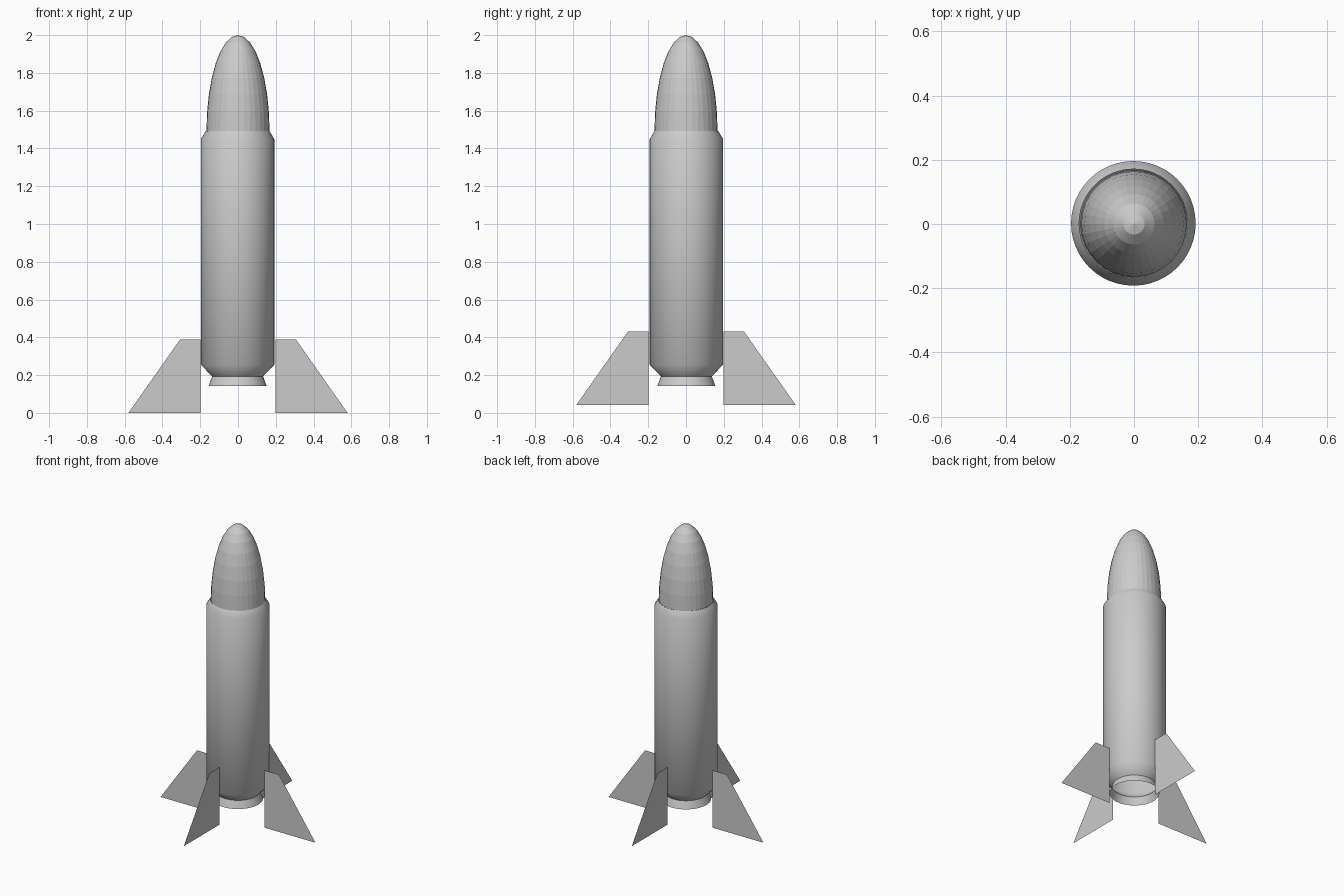
import bpy, bmesh
from math import pi, cos, sin
from mathutils import Matrix

if "Cube" in bpy.data.objects:
    bpy.data.objects.remove(bpy.data.objects["Cube"])


def add_object(name, bm, smooth=False):
    mesh = bpy.data.meshes.new(name)
    bm.to_mesh(mesh)
    bm.free()
    obj = bpy.data.objects.new(name, mesh)
    bpy.context.collection.objects.link(obj)
    if smooth:
        bpy.ops.object.select_all(action='DESELECT')
        obj.select_set(True)
        bpy.context.view_layer.objects.active = obj
        bpy.ops.object.shade_smooth_by_angle(angle=pi / 3)
    return obj


def lathe(name, profile, sides, smooth=False):
    # spin an (r, z) profile around the z axis
    bm = bmesh.new()
    verts = [bm.verts.new((r, 0, z)) for r, z in profile]
    edges = [bm.edges.new(pair) for pair in zip(verts, verts[1:])]
    bmesh.ops.spin(bm, geom=verts + edges, cent=(0, 0, 0), axis=(0, 0, 1),
                   angle=2 * pi, steps=sides)
    bmesh.ops.remove_doubles(bm, verts=bm.verts, dist=1e-4)
    bmesh.ops.recalc_face_normals(bm, faces=bm.faces)
    # open shells: make sure the normals point outward
    if sum(f.normal.dot(f.calc_center_median().xy.to_3d()) for f in bm.faces) < 0:
        bmesh.ops.reverse_faces(bm, faces=bm.faces)
    return add_object(name, bm, smooth)


# Hollow body with shoulder at the top and flared nozzle at the bottom
body = lathe("body", [(0.153, 0.143), (0.135, 0.193), (0.194, 0.255),
                      (0.194, 1.45), (0.169, 1.492)], 48, smooth=True)
body.location = (-0.002, 0.002, 0)

# Faceted half-ellipsoid nose cone
rings = 8
lathe("nose_cone", [(0.167 * cos(i * pi / 2 / rings), 1.49 + 0.51 * sin(i * pi / 2 / rings))
                    for i in range(rings + 1)], 32)

# Four paper-thin tail fins; the front and back pair sits slightly higher
for i, name in enumerate(["right_fin", "back_fin", "left_fin", "front_fin"]):
    bm = bmesh.new()
    lift = 0.043 if i % 2 else 0.0
    outline = [(0.198, 0), (0.58, 0), (0.307, 0.388), (0.198, 0.388)]
    bm.faces.new([bm.verts.new((x, 0, z + lift)) for x, z in outline])
    bm.transform(Matrix.Rotation(i * pi / 2, 4, 'Z'))
    add_object(name, bm)
